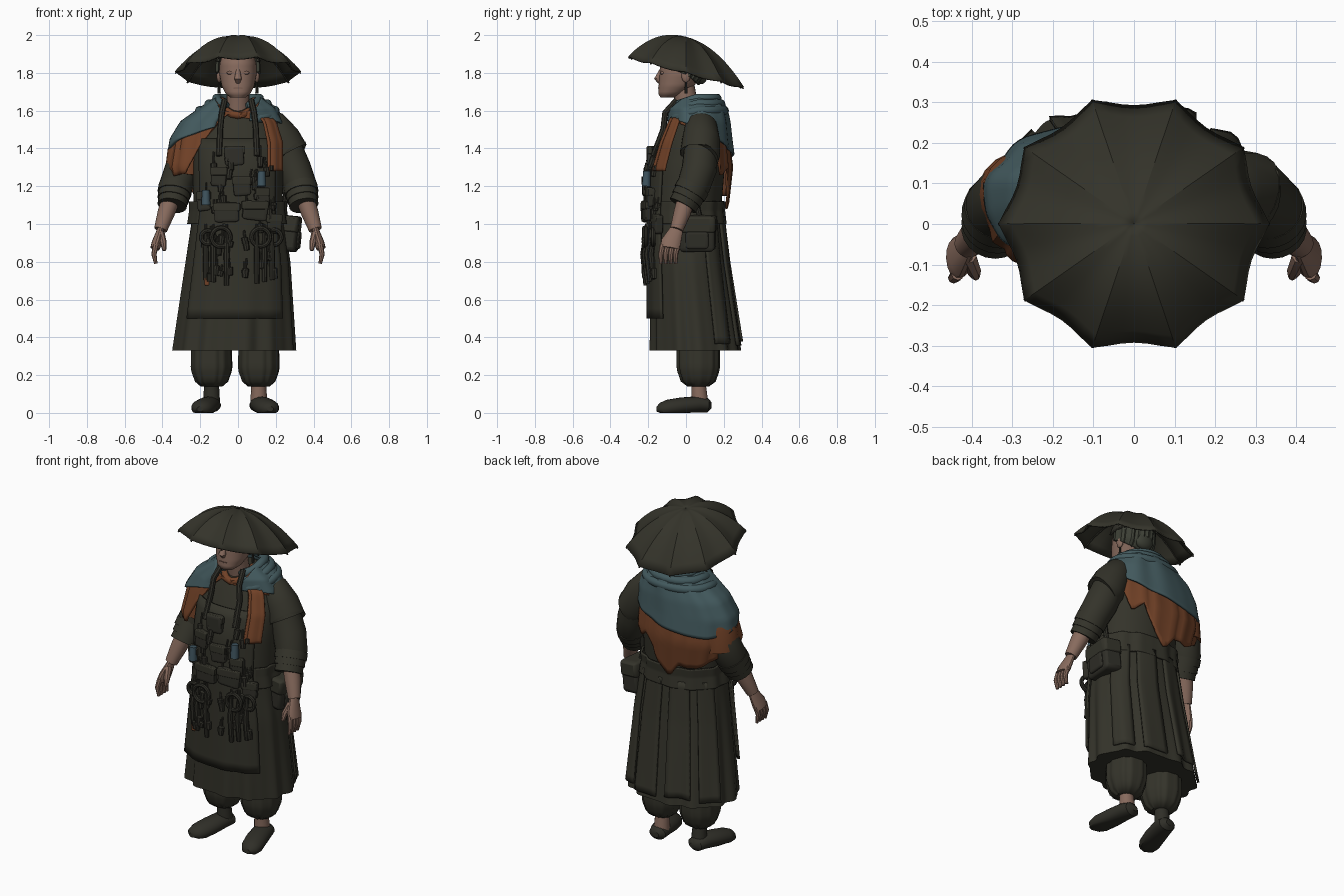
import bpy, math, random
from mathutils import Vector

random.seed(4)
if "Cube" in bpy.data.objects:
    bpy.data.objects.remove(bpy.data.objects["Cube"])


def material(name, *rgb):
    m = bpy.data.materials.new(name)
    m.use_nodes = True
    m.diffuse_color = (*rgb, 1)
    shader = m.node_tree.nodes["Principled BSDF"]
    shader.inputs["Base Color"].default_value = (*rgb, 1)
    shader.inputs["Roughness"].default_value = .9
    return m


CLOTH = material("dark olive cloth", .034, .033, .023)
GEAR = material("dark leather", .029, .028, .021)
TEAL = material("teal shawl", .055, .1, .11)
RUST = material("rust cloth", .165, .053, .02)
SKIN = material("skin", .245, .146, .11)
HAIR = material("grey green hair", .046, .05, .036)
BLUE = material("blue glass", .05, .09, .115)
LIP = material("lip and brow", .17, .095, .07)


def finish(ob, name, mat, angle=40):
    ob.name = name
    ob.data.materials.append(mat)
    bpy.ops.object.select_all(action="DESELECT")
    ob.select_set(True)
    bpy.context.view_layer.objects.active = ob
    bpy.ops.object.shade_smooth_by_angle(angle=math.radians(angle))
    return ob


def grid(name, rows, mat, closed=False, caps=False, thick=0, angle=40):
    n, last = len(rows[0]), len(rows) - 1
    faces = [(r * n + i, r * n + (i + 1) % n, (r + 1) * n + (i + 1) % n, (r + 1) * n + i)
             for r in range(last) for i in range(n if closed else n - 1)]
    if caps:
        faces += [tuple(reversed(range(n))), tuple(last * n + i for i in range(n))]
    mesh = bpy.data.meshes.new(name)
    mesh.from_pydata([tuple(point) for row in rows for point in row], [], faces)
    ob = bpy.data.objects.new(name, mesh)
    bpy.context.collection.objects.link(ob)
    if thick:
        mod = ob.modifiers.new("thickness", "SOLIDIFY")
        mod.thickness, mod.offset = thick, 0
    return finish(ob, name, mat, angle)


def lookup(table, value):
    """Piecewise linear lookup in rows sorted by their first value."""
    for low, high in zip(table, table[1:]):
        if value <= high[0]:
            t = max(0, (value - low[0]) / (high[0] - low[0]))
            return [p + (q - p) * t for p, q in zip(low[1:], high[1:])]
    return table[-1][1:]


def surf(rings, degrees, z, off=0, fold=0, count=12):
    """Point on a stack of rounded sections (z, cx, cy, rx, ry)."""
    cx, cy, rx, ry = lookup(rings, z)
    a = math.radians(degrees)
    swell = off + fold * (math.sin(count * a) + math.sin(count * 1.5 * a + 1) / 2)
    square = lambda v: math.copysign(abs(v) ** .93, v)
    return Vector((cx + (rx + swell) * square(math.cos(a)), cy + (ry + swell) * square(math.sin(a)), z))


def flat_fold(z):
    return 0


def loft(name, rings, mat, sides=72, steps=24, fold=flat_fold):
    bottom, top = rings[0][0], rings[-1][0]
    heights = [bottom + (top - bottom) * r / steps for r in range(steps + 1)]
    rows = [[surf(rings, 360 * i / sides, z, 0, fold(z)) for i in range(sides)] for z in heights]
    return grid(name, rows, mat, True, True)


def panel(name, rings, start, end, top, bottom, off, mat, fold=flat_fold, count=12, steps=18):
    """Sheet of cloth lying on a lofted form; its edges are heights or rules by angle."""
    edge = lambda rule, a: rule(a % 360) if callable(rule) else rule
    sides = (end - start) // 4
    rows = []
    for r in range(steps + 1):
        row = []
        for i in range(sides + 1):
            a = start + (end - start) * i / sides
            z = edge(top, a) + (edge(bottom, a) - edge(top, a)) * r / steps
            row.append(surf(rings, a, z, off, fold(z), count))
        rows.append(row)
    return grid(name, rows, mat, thick=.012)


def tube(name, points, radii, mat, sides=14, flat=1, floor=False):
    points = [Vector(p) for p in points]
    radii = radii if isinstance(radii, list) else [radii] * len(points)
    whole = (points[-1] - points[0]).normalized()
    along_x, along_y = abs(whole.x) > .8, abs(whole.y) > .75
    ref = Vector((along_y, not along_x and not along_y, along_x))
    rows = []
    for i, (p, radius) in enumerate(zip(points, radii)):
        t = (points[min(i + 1, len(points) - 1)] - points[max(i - 1, 0)]).normalized()
        u = t.cross(ref).normalized()
        v = t.cross(u)
        turns = [k * math.tau / sides for k in range(sides)]
        row = [p + radius * (math.cos(a) * u * flat + math.sin(a) * v) for a in turns]
        if floor:
            for q in row:
                q.z = max(q.z, 0)
        rows.append(row)
    return grid(name, rows, mat, True, True)


def ball(name, loc, scale, mat):
    bpy.ops.mesh.primitive_uv_sphere_add(segments=16, ring_count=10, location=loc)
    bpy.context.object.scale = scale
    return finish(bpy.context.object, name, mat)


def box(name, loc, size, mat, rot=(0, 0, 0)):
    bpy.ops.mesh.primitive_cube_add(size=1, location=loc, rotation=rot)
    ob = bpy.context.object
    ob.scale = size
    mod = ob.modifiers.new("soft edges", "BEVEL")
    mod.width, mod.segments = .15, 3
    return finish(ob, name, mat)


# Long coat
BODY = [(.33, -.02, .05, .32, .235), (.8, 0, .015, .275, .2), (1.07, 0, 0, .235, .185), (1.3, 0, .015, .24, .19),
        (1.43, 0, .04, .24, .175), (1.54, 0, .06, .2, .145), (1.64, 0, .05, .08, .08)]
coat_fold = lambda z: max(0, 1.05 - z) * .012
apron_fold = lambda z: coat_fold(z) / 3
small_fold = lambda z: .004
loft("coat", BODY, CLOTH, 144, 30, coat_fold)
panel("apron", BODY, 219, 319, 1.45, .5, .018, CLOTH, apron_fold)
for start in range(25, 160, 36):
    panel("coat_tail", BODY, start, start + 26, 1.04, random.uniform(.35, .42), .012, CLOTH, coat_fold)
panel("coat_peplum", BODY, -40, 220, 1.12, 1, .014, CLOTH, small_fold)

# Draped cloths over the shoulders
MANTLE = [(1.08, -.04, .04, .25, .165), (1.3, -.055, .045, .3, .185), (1.45, -.05, .06, .28, .15),
          (1.54, -.03, .065, .245, .135), (1.61, 0, .06, .175, .125), (1.67, 0, .05, .09, .095)]
RUST_HEM = [(0, 1.5), (30, 1.4), (45, 1.25), (60, 1.3), (75, 1.15), (90, 1.07), (100, 1.15), (125, 1.15),
            (150, 1.22), (225, 1.27), (240, 1.4), (260, 1.58), (360, 1.5)]
rust_hem = lambda a: lookup(RUST_HEM, a)[0]
teal_hem = lambda a: 1.45 + .1 * math.cos(math.radians(a - 305))
neckline = lambda a: 1.67 - .08 * max(0, -math.sin(math.radians(a))) ** 3
panel("rust_drape", MANTLE, 0, 360, neckline, rust_hem, .01, RUST, small_fold, 20)
panel("rust_front_strip", BODY, 304, 328, 1.56, 1.28, .03, RUST, small_fold, 30)
panel("teal_shawl", MANTLE, -72, 254, neckline, teal_hem, .026, TEAL, small_fold, 9)
for z in (1.6, 1.635, 1.665):
    path = [surf(MANTLE, a, z, .015) for a in range(-68, 249, 12)]
    for p in path:
        p.z -= max(0, .06 - p.y) / 3
    tube("cowl_roll", path, [.012] + [.025] * (len(path) - 2) + [.012], TEAL)
collar = [(math.cos(a) * .085, .03 + math.sin(a) * .1, 1.655 + math.sin(a) * .08)
          for a in (math.pi * (1 + k / 8) for k in range(9))]
tube("rust_collar", collar, .02, RUST)

# Arms, sleeves and hands
for s in (-1, 1):
    side = "left" if s > 0 else "right"
    P = lambda x, y, z: Vector((s * x, y, z))
    hem = 1.36 if s > 0 else 1.26
    tube(side + "_upper_sleeve", [P(.1, .08, 1.56), P(.18, .08, 1.52), P(.23, .08, 1.45), P(.27, .075, 1.37), P(.28, .07, hem)],
         [.05, .085, .1, .106, .108], CLOTH if s > 0 else RUST, 20)
    cuff, step = P(.33, .04, 1.2), P(.006, -.018, -.032)
    tube(side + "_lower_sleeve", [P(.25, .08, 1.4), P(.295, .07, 1.29), cuff, P(.34, .01, 1.13)],
         [.09, .093, .088, .07], CLOTH, 20)
    for k in range(3):
        tube(side + "_cuff", [cuff + step * k, cuff + step * (k + 1.2)], .09 - .006 * k, CLOTH, 20)
    wrist = P(.41, -.05, .97)
    tube(side + "_forearm", [P(.345, .01, 1.16), P(.38, -.02, 1.06), wrist], [.05, .046, .035], SKIN)
    tube(side + "_palm", [wrist, wrist + P(.02, -.03, -.07), wrist + P(.03, -.035, -.1)], [.036, .054, .05], SKIN, flat=.5)
    for k in range(4):
        knuckle = wrist + P(.025, .005 - .026 * k, -.08)
        tube(side + "_finger", [knuckle, knuckle + P(.01, -.01, -.05), knuckle + P(0, -.01, -.1)], [.016, .014, .009], SKIN, 8)
    tube(side + "_thumb", [wrist + P(0, -.03, -.02), wrist + P(-.015, -.065, -.07), wrist + P(-.02, -.08, -.11)],
         [.022, .018, .01], SKIN, 8)

    # Gathered trousers, ankles and shoes
    foot = Vector((s * .125 - .015, .065, 0))
    x, y = foot.xy
    loft(side + "_trouser", [(.14, x, y, .055, .055), (.165, x, y, .085, .09), (.23, x, y, .108, .113),
                             (.34, x, y, .105, .113), (.5, x, y, .09, .1)], CLOTH, 60, 14, lambda z: .003)
    tube(side + "_ankle", [foot + P(0, .01, .04), foot + P(0, 0, .17)], [.046, .038], SKIN if s > 0 else GEAR)
    tube(side + "_shoe", [foot + P(0, .07, .04), foot + P(0, .05, .04), foot + P(.01, 0, .045), foot + P(.03, -.09, .035),
                          foot + P(.05, -.16, .025), foot + P(.06, -.2, .02), foot + P(.06, -.22, .02)],
         [.022, .05, .058, .062, .06, .045, .018], GEAR, 18, .75, True)

    # Ears, eyes and earrings
    ball(side + "_ear", P(.1, 0, 1.785), (.014, .024, .036), SKIN)
    ball(side + "_eyelid", P(.038, -.124, 1.8), (.022, .012, .01), SKIN)
    box(side + "_eye_line", P(.038, -.134, 1.8), (.034, .006, .003), LIP)
    tube(side + "_earring", [P(.1, 0, 1.75), P(.1, 0, 1.69)], [.005, .009], GEAR, 8)

# Head and hair
HEAD = [(1.67, 0, -.095, .04, .04), (1.69, 0, -.08, .066, .067), (1.73, 0, -.052, .086, .093),
        (1.79, 0, -.025, .098, .115), (1.85, 0, -.018, .097, .118), (1.92, 0, -.01, .075, .1)]
loft("head", HEAD, SKIN, 40)
tube("neck", [(0, .03, 1.54), (0, 0, 1.65), (0, -.015, 1.73)], [.075, .06, .06], SKIN, 20)
tube("nose", [(0, -.125, 1.825), (0, -.14, 1.79), (0, -.15, 1.77), (0, -.136, 1.75)], [.01, .015, .02, .012], SKIN)
box("mouth", (0, -.143, 1.72), (.05, .008, .005), LIP)
ball("chin", (0, -.122, 1.69), (.03, .022, .02), SKIN)
hairline = lambda a: 1.8 - .06 * math.sin(math.radians(a))
panel("hair", HEAD, -8, 188, 1.91, hairline, .012, HAIR, small_fold, 24)
ball("hair_bun", (0, .08, 1.79), (.06, .035, .05), HAIR)
panel("hat_headband", HEAD, -25, 205, 1.92, 1.86, .02, GEAR)


# Scalloped umbrella hat with ribs
def canopy(a, t, drop=0):
    sag = math.sin(math.pi * ((a * 10 / math.tau) % 1))
    r = t * (.332 - .03 * sag)
    x, y = r * math.cos(a), r * math.sin(a) * .96
    return Vector((x, y, 1.805 - .265 * y + .182 * (1 - t ** 2.15) - .01 * sag * t - drop))


turns = [math.tau * i / 60 for i in range(60)]
grid("umbrella_hat", [[canopy(a, max(t / 10, .002)) for a in turns] for t in range(11)], CLOTH, True, thick=.008, angle=25)
for a in turns[::6]:
    tube("hat_rib", [canopy(a, t / 5, .008) for t in range(1, 6)], .005, GEAR, 6)


# Front gear, set out over the apron
def front(x, z, out=.03):
    cx, cy, rx, ry = lookup(BODY, z)
    across = min(.95, abs((x - cx) / rx))
    return Vector((x, cy - ry * (1 - across ** 2.15) ** .465 - out, z))


for s in (-1, 1):
    tube("neck_strap", [(s * .07, -.05, 1.655), (s * .085, -.11, 1.59), front(s * .095, 1.5), front(s * .1, 1.36)], .016, GEAR, 8)
for x, z, width in ((-.18, 1.12, .07), (-.06, 1.06, .13), (.09, 1.07, .13), (.19, 1, .08),
                    (-.1, 1.25, .08), (.02, 1.2, .09), (.13, 1.14, .07), (-.02, 1.36, .1)):
    box("pouch", front(x, z), (width, .045, .1), GEAR, (0, random.uniform(-.15, .15), x * 1.6))
    box("pouch_flap", front(x, z + .03, .042), (width * 1.1, .03, .045), CLOTH, (0, 0, x * 1.6))
for x, radius in ((-.09, .05), (.12, .048), (.19, .04), (-.16, .035)):
    bpy.ops.mesh.primitive_torus_add(major_radius=radius, minor_radius=.012, major_segments=20, minor_segments=8,
                                     location=front(x, .93, .045), rotation=(math.pi / 2, 0, 0))
    finish(bpy.context.object, "hanging_ring", GEAR)
for x, z in ((-.17, 1.1), (.125, 1.2)):
    tube("blue_vial", [front(x, z, .055), front(x, z + .08, .055)], [.024, .02], BLUE, 10)
for k in range(46):
    x = random.choice((-1, 1)) * random.uniform(.03, .19)
    z = random.uniform(.78, 1.42)
    p, q = front(x, z), front(x + random.uniform(-.015, .015), z - random.uniform(.05, .12), .036)
    tube("hanging_charm", [p, p.lerp(q, .5), p.lerp(q, .55), q], [.005, .006, .018, .014], GEAR, 8)
box("rust_tag", front(-.165, .7), (.025, .02, .05), RUST)
for x in (-.17, -.13, -.06, .1, .14, .18):
    tube("tool_cord", [front(x, 1), front(x, .84, .045), front(x, .66 + abs(x) / 4)], [.006, .016, .013], GEAR, 8)

# Hip bag with flap and cross strap
lean = (0, .1, -.1)
box("hip_bag", (.265, .06, .94), (.11, .19, .17), GEAR, lean)
box("hip_bag_flap", (.27, .06, 1), (.12, .2, .09), CLOTH, lean)
box("hip_bag_pocket", (.305, .06, .915), (.05, .12, .09), GEAR, lean)
tube("bag_strap", [surf(BODY, 20 - 4 * k, 1 + .08 * k, .02) for k in range(6)], .014, GEAR, 8)
